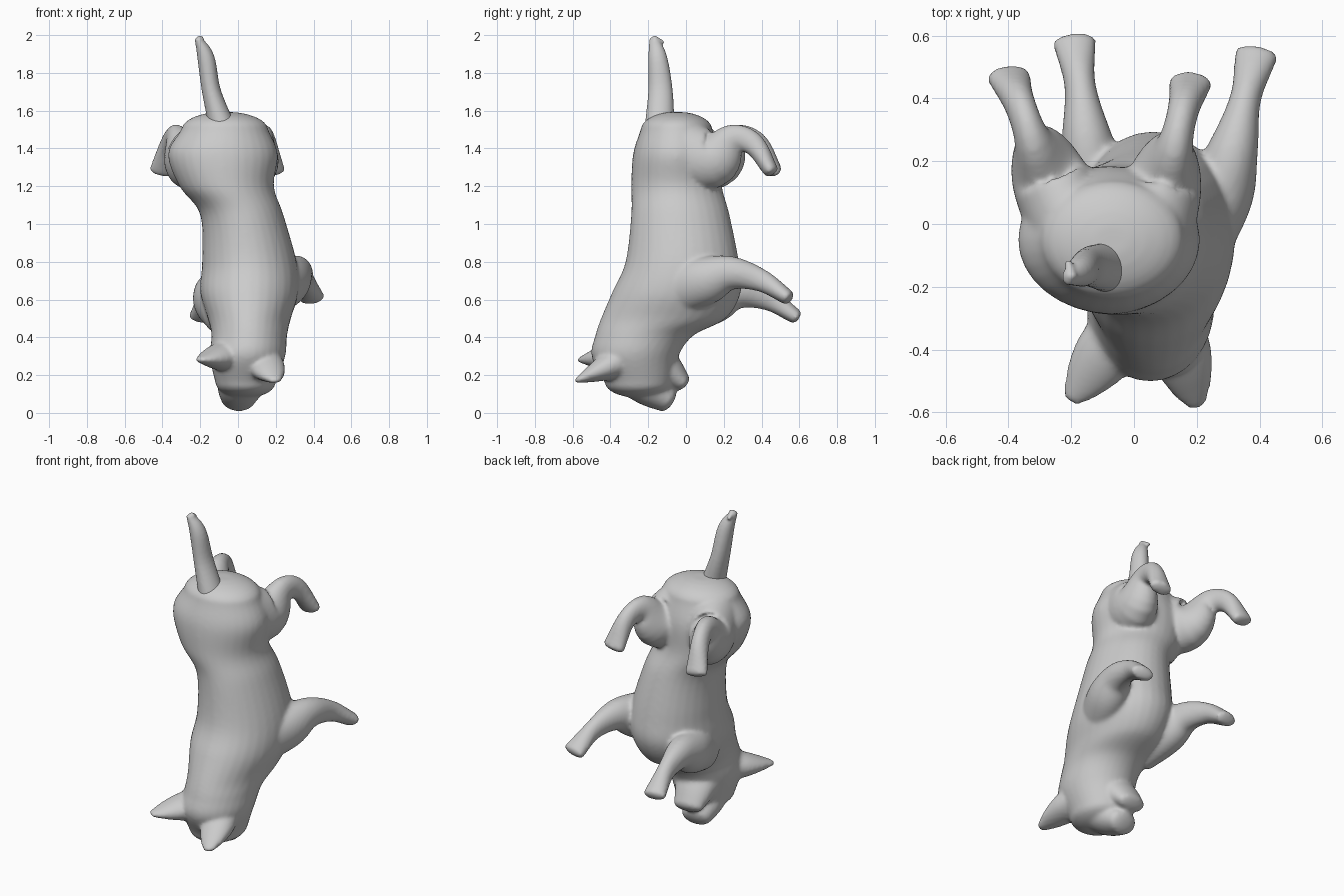
import bpy, bmesh, math
from mathutils import Vector

cube = bpy.data.objects.get("Cube")
if cube:
    bpy.data.objects.remove(cube)

grey = (0.6, 0.6, 0.6, 1)
coat = bpy.data.materials.new("grey coat")
coat.use_nodes = True
coat.diffuse_color = grey
coat.node_tree.nodes["Principled BSDF"].inputs["Base Color"].default_value = grey


def spline(rows, steps=6):
    """Smooth curve through rows of centre, half width and half depth."""
    rows = [Vector(row) for row in rows]
    points = [rows[0] * 2 - rows[1]] + rows + [rows[-1] * 2 - rows[-2]]
    curve = []
    for before, start, end, after in zip(points, points[1:], points[2:], points[3:]):
        leave, arrive = (end - before) / 2, (after - start) / 2
        for step in range(steps):
            t = step / steps
            blend = t * t * (3 - 2 * t)
            curve.append(start.lerp(end, blend)
                         + leave * t * (1 - t) ** 2 - arrive * t * t * (1 - t))
    return curve + [rows[-1]]


def loft(bm, rows, level=False, sides=32):
    """Elliptical tube along a curve, with domed ends; level keeps its rings horizontal."""
    curve = spline(rows)
    centres = [Vector(row[:3]) for row in curve]
    last = len(curve) - 1
    rings = []
    for i, row in enumerate(curve):
        along = (centres[min(i + 1, last)] - centres[max(i - 1, 0)]).normalized()
        if level:
            along = Vector((0, 0, -1))
        across = (Vector((1, 0, 0)) - along * along.x).normalized()
        rings.append((centres[i], across * row[3], along.cross(across) * row[4], along))

    def dome(ring, sign):
        centre, width, depth, along = ring
        height = min(width.length, depth.length) / 2 * sign
        angles = [math.pi / 2 * step / 6 for step in range(1, 6)]
        return [(centre + along * height * math.sin(a), width * math.cos(a),
                 depth * math.cos(a), along) for a in angles]

    rings = dome(rings[0], -1)[::-1] + rings + dome(rings[-1], 1)
    turns = [math.tau * k / sides for k in range(sides)]
    loops = [[bm.verts.new(centre + width * math.cos(a) + depth * math.sin(a)) for a in turns]
             for centre, width, depth, along in rings]
    for low, high in zip(loops, loops[1:]):
        for k in range(sides):
            bm.faces.new((low[k - 1], low[k], high[k], high[k - 1]))
    bm.faces.new(loops[0])
    bm.faces.new(loops[-1])


def skin(name, parts, voxel, smoothing, level_parts=()):
    """Blend several lofts into one smooth surface."""
    bm = bmesh.new()
    for rows in parts:
        loft(bm, rows)
    for rows in level_parts:
        loft(bm, rows, level=True)
    bmesh.ops.recalc_face_normals(bm, faces=bm.faces)
    mesh = bpy.data.meshes.new(name)
    bm.to_mesh(mesh)
    bm.free()
    mesh.materials.append(coat)
    obj = bpy.data.objects.new(name, mesh)
    bpy.context.collection.objects.link(obj)
    remesh = obj.modifiers.new("blend", 'REMESH')
    remesh.mode = 'VOXEL'
    remesh.voxel_size = voxel
    remesh.use_smooth_shade = True
    soften = obj.modifiers.new("soften", 'SMOOTH')
    soften.iterations = smoothing


def limb(profile, root_x, paw_x, shift_y=0, shift_z=0):
    """Leg whose side profile is shared and which splays quickly, then straightens."""
    rows = []
    for i, (y, z, width, depth) in enumerate(profile):
        splay = (i / (len(profile) - 1)) ** 0.7
        x = root_x + (paw_x - root_x) * splay
        rows.append((x, y + shift_y, z + shift_z, width, depth))
    return rows


def ear(root, tip, width=0.1, steps=5):
    """Flat, leaf-shaped flap with a rounded tip."""
    rows = []
    for i in range(steps):
        t = i / (steps - 1)
        half = width * (1 - 0.7 * t * t)
        rows.append((*Vector(root).lerp(Vector(tip), t), half, half * (0.8 - t / 3)))
    return rows


# Trunk from rump down to the crown of the head
trunk = [(-0.07, -0.05, 1.5, 0.23, 0.19),
         (-0.08, -0.05, 1.37, 0.29, 0.23),
         (-0.06, -0.05, 1.2, 0.25, 0.24),
         (0.02, -0.03, 1.05, 0.22, 0.26),
         (0.06, -0.02, 0.8, 0.25, 0.3),
         (0.06, -0.05, 0.64, 0.26, 0.34),
         (0.06, -0.12, 0.5, 0.22, 0.33),
         (0.06, -0.22, 0.41, 0.2, 0.26),
         (0.05, -0.27, 0.3, 0.2, 0.23),
         (0.04, -0.25, 0.16, 0.16, 0.18)]

# Side profiles of the legs, from hip or shoulder to the flared paw
hind = [(0, 1.38, 0.14, 0.17), (0.16, 1.34, 0.12, 0.15), (0.27, 1.45, 0.06, 0.08),
        (0.38, 1.42, 0.05, 0.06), (0.47, 1.28, 0.07, 0.04)]
fore = [(-0.08, 0.65, 0.1, 0.14), (0.1, 0.7, 0.11, 0.13), (0.24, 0.74, 0.08, 0.09),
        (0.4, 0.7, 0.05, 0.06), (0.54, 0.61, 0.07, 0.04)]
legs = [limb(hind, -0.2, -0.4), limb(hind, 0.05, 0.18, -0.02),
        limb(fore, 0.2, 0.39), limb(fore, -0.09, -0.19, 0.04, -0.1)]

# Upper muzzle and parted lower jaw
muzzle = [(0.03, -0.26, 0.2, 0.14, 0.13), (0.01, -0.19, 0.13, 0.12, 0.1),
          (0, -0.1, 0.07, 0.09, 0.07)]
jaw = [(0.03, -0.2, 0.3, 0.15, 0.13), (0.01, -0.1, 0.23, 0.12, 0.09),
       (0, -0.02, 0.16, 0.09, 0.05)]

ears = [ear((-0.07, -0.38, 0.3), (-0.2, -0.56, 0.28)),
        ear((0.14, -0.38, 0.26), (0.2, -0.58, 0.17))]
skin("dog_body", [muzzle, jaw] + legs + ears, 0.011, 8, [trunk])

# Tail with a flicked tip
tail = [(-0.08, -0.14, 1.5, 0.07, 0.08), (-0.14, -0.135, 1.7, 0.05, 0.065),
        (-0.17, -0.15, 1.88, 0.045, 0.05), (-0.21, -0.17, 1.98, 0.02, 0.025)]
flick = [(-0.2, -0.17, 1.98, 0.02, 0.02), (-0.21, -0.12, 1.96, 0.01, 0.01)]
skin("tail", [tail, flick], 0.008, 2)
